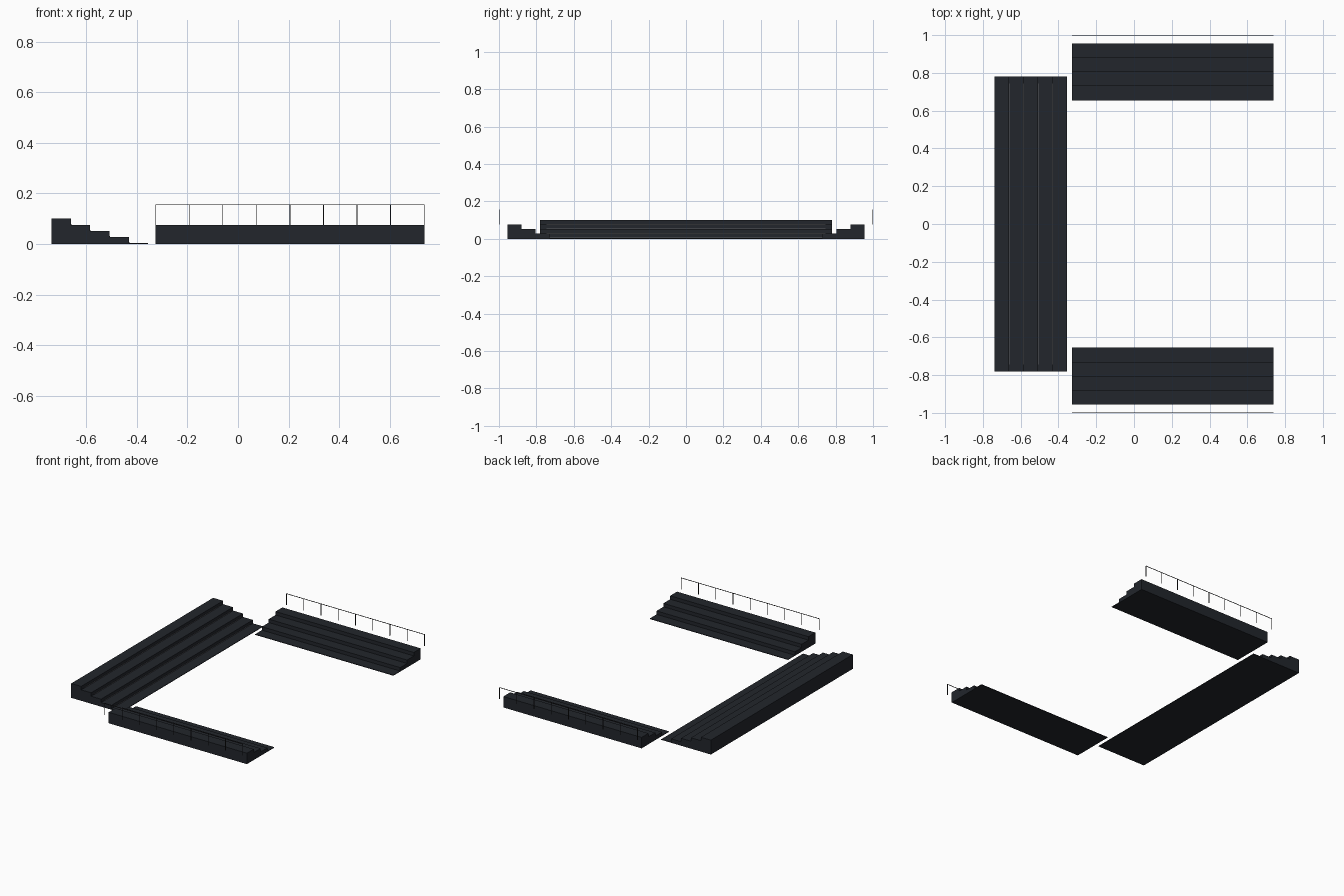
import bpy, bmesh
from mathutils import Vector

if "Cube" in bpy.data.objects:
    bpy.data.objects.remove(bpy.data.objects["Cube"])


def material(name, rgb):
    m = bpy.data.materials.new(name)
    m.diffuse_color = (*rgb, 1)
    m.use_nodes = True
    m.node_tree.nodes["Principled BSDF"].inputs["Base Color"].default_value = m.diffuse_color
    return m


DARK = material("dark_paint", (0.016, 0.019, 0.025))
RAIL = material("rail_metal", (0.02, 0.02, 0.022))
TRIM = material("grey_trim", (0.12, 0.12, 0.13))


def finish(name, bm, mat):
    bmesh.ops.recalc_face_normals(bm, faces=bm.faces)
    me = bpy.data.meshes.new(name)
    bm.to_mesh(me)
    bm.free()
    me.materials.append(mat)
    ob = bpy.data.objects.new(name, me)
    bpy.context.collection.objects.link(ob)
    return ob


def add_box(bm, lo, hi):
    lo, hi = Vector(lo), Vector(hi)
    verts = bmesh.ops.create_cube(bm, size=1)["verts"]
    for v in verts:
        v.co = (lo + hi) / 2 + v.co * (hi - lo)


def stepped_stand(name, front, back, steps, rise, place, length):
    """Extrude a stair profile; steps climb from front to back."""
    depth = (back - front) / steps
    pts = [(back, 0), (front, 0)]
    for i in range(steps):
        z = 0.004 + i * rise
        pts += [(front + i * depth, z), (front + (i + 1) * depth, z)]
    bm = bmesh.new()
    face = bm.faces.new([bm.verts.new(place(length[0], d, z)) for d, z in pts])
    ext = bmesh.ops.extrude_face_region(bm, geom=[face])["geom"]
    move = Vector(place(length[1], 0, 0)) - Vector(place(length[0], 0, 0))
    bmesh.ops.translate(bm, vec=move, verts=[g for g in ext if isinstance(g, bmesh.types.BMVert)])
    return finish(name, bm, DARK)


# Long end stand, climbing towards -x
FRONT, BACK = -0.355, -0.7375
stepped_stand("end_stand", FRONT, BACK, 5, 0.024,
              lambda along, d, z: (d, along, z), (-0.78, 0.78))

# Thin trim strips along the foot of each riser
bm = bmesh.new()
for i in range(1, 5):
    x = FRONT + (BACK - FRONT) * i / 5
    z = 0.004 + (i - 1) * 0.024
    add_box(bm, (x - 0.001, -0.745, z), (x + 0.002, 0.745, z + 0.003))
finish("end_stand_trim", bm, TRIM)

# Two side stands with a railing behind each
X0, X1, R, POSTS = -0.327, 0.7375, 0.0015, 9
for side, label in ((-1, "front"), (1, "rear")):
    stepped_stand(label + "_side_stand", 0.655, 0.955, 4, 0.024,
                  lambda along, d, z: (along, side * d, z), (X0, X1))
    bm = bmesh.new()
    y = side * (1 - R)
    for i in range(POSTS):
        x = X0 + R + (X1 - X0 - 2 * R) * i / (POSTS - 1)
        add_box(bm, (x - R, y - R, 0.076), (x + R, y + R, 0.155))
    add_box(bm, (X0, y - R, 0.154), (X1, y + R, 0.157))
    finish(label + "_railing", bm, RAIL)
